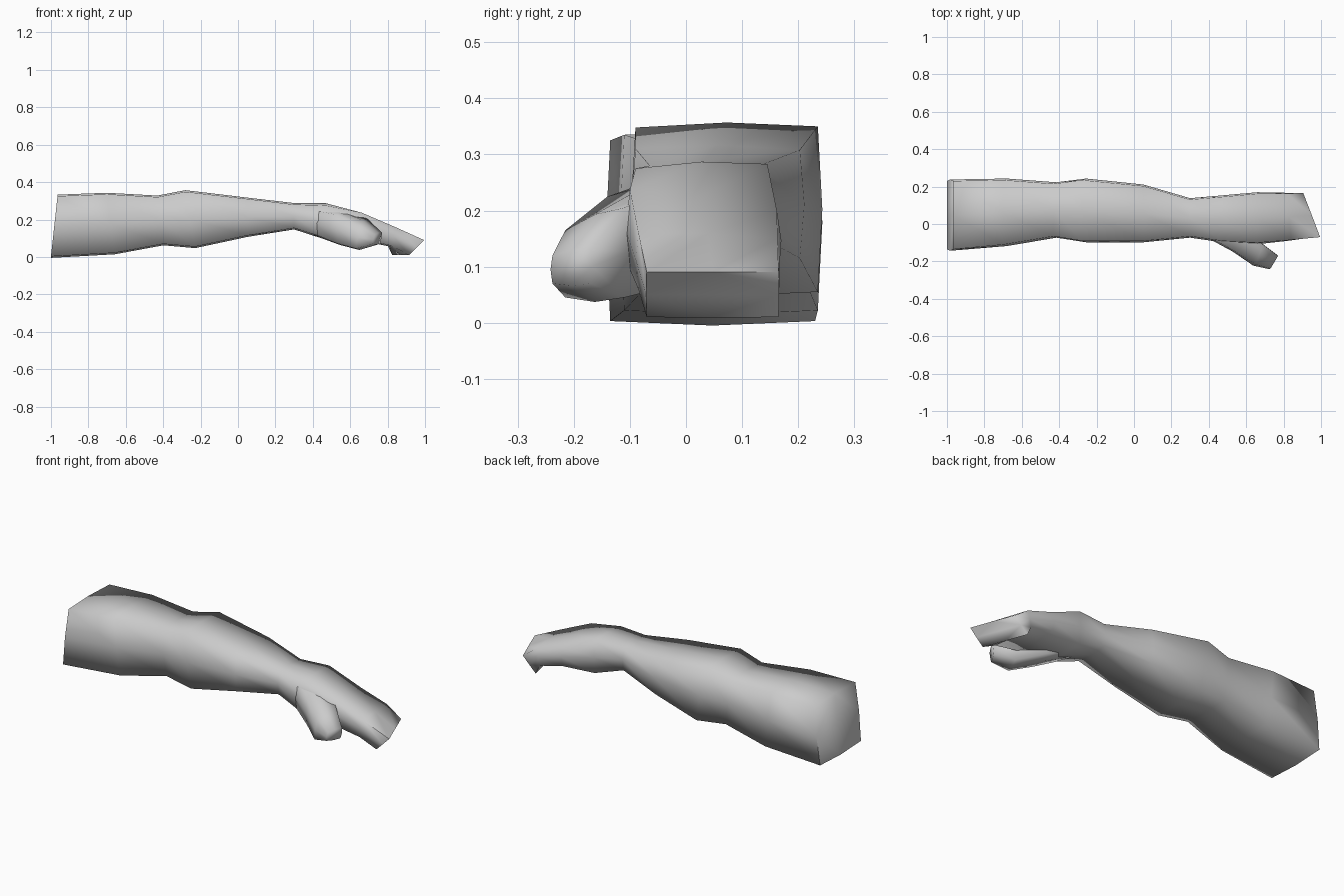
import bpy, bmesh, math
from mathutils import Vector

cube = bpy.data.objects.get("Cube")
if cube:
    bpy.data.objects.remove(cube, do_unlink=True)

skin = bpy.data.materials.new("plain_grey")
skin.use_nodes = True
skin.diffuse_color = (0.6, 0.6, 0.6, 1)
skin.node_tree.nodes["Principled BSDF"].inputs["Base Color"].default_value = (0.6, 0.6, 0.6, 1)


def ring(x, lean, skew, front, back, bottom, top_front, top_back, bulge=0.008):
    """Four corners of a section, with a slightly bulged point between each pair.
    lean shifts the bottom along x, skew shifts the back along x."""
    corners = [
        Vector((x + lean, front, bottom)),
        Vector((x + lean + skew, back, bottom)),
        Vector((x + skew, back, top_back)),
        Vector((x, front, top_front)),
    ]
    centre = sum(corners, Vector()) / len(corners)
    points = []
    for i, corner in enumerate(corners):
        middle = (corner + corners[(i + 1) % len(corners)]) / 2
        points += [corner, middle + (middle - centre).normalized() * bulge]
    return points


def loft(name, sections):
    bm = bmesh.new()
    rings = [[bm.verts.new(p) for p in ring(*s)] for s in sections]
    for a, b in zip(rings, rings[1:]):
        for i in range(len(a)):
            j = (i + 1) % len(a)
            bm.faces.new((a[i], a[j], b[j], b[i]))
    bm.faces.new(rings[0])
    bm.faces.new(rings[-1])
    bmesh.ops.recalc_face_normals(bm, faces=bm.faces)
    mesh = bpy.data.meshes.new(name)
    bm.to_mesh(mesh)
    bm.free()
    mesh.materials.append(skin)
    obj = bpy.data.objects.new(name, mesh)
    bpy.context.collection.objects.link(obj)
    bpy.ops.object.select_all(action="DESELECT")
    obj.select_set(True)
    bpy.context.view_layer.objects.active = obj
    bpy.ops.object.shade_smooth_by_angle(angle=math.radians(89))
    return obj


# Upper arm, elbow, forearm, wrist and flat hand
loft("arm_and_hand", [
    (-0.965, -0.035, 0, -0.135, 0.23, 0.003, 0.325, 0.325),
    (-0.70, 0.04, 0, -0.11, 0.235, 0.022, 0.335, 0.335),
    (-0.43, 0.03, 0, -0.065, 0.215, 0.07, 0.32, 0.32),
    (-0.28, 0.05, 0, -0.09, 0.235, 0.055, 0.348, 0.35),
    (0.05, 0, 0, -0.09, 0.203, 0.115, 0.31, 0.308),
    (0.30, 0, 0, -0.065, 0.13, 0.155, 0.28, 0.28),
    (0.47, 0, 0, -0.09, 0.145, 0.10, 0.275, 0.283),
    (0.66, 0, 0, -0.10, 0.162, 0.095, 0.237, 0.20),
    (0.84, -0.02, -0.02, -0.085, 0.163, 0.06, 0.16, 0.15, 0.004),
    (0.995, -0.08, -0.09, -0.07, 0.165, 0.01, 0.09, 0.09, 0.001),
])

# Thumb, spreading forward from the base of the hand
loft("thumb", [
    (0.40, 0, 0, -0.07, 0.05, 0.125, 0.25, 0.265),
    (0.53, 0, 0.03, -0.14, 0.00, 0.072, 0.225, 0.25),
    (0.65, -0.02, 0.04, -0.215, -0.11, 0.045, 0.165, 0.205),
    (0.73, -0.01, 0.04, -0.238, -0.17, 0.07, 0.12, 0.13, 0.004),
])
